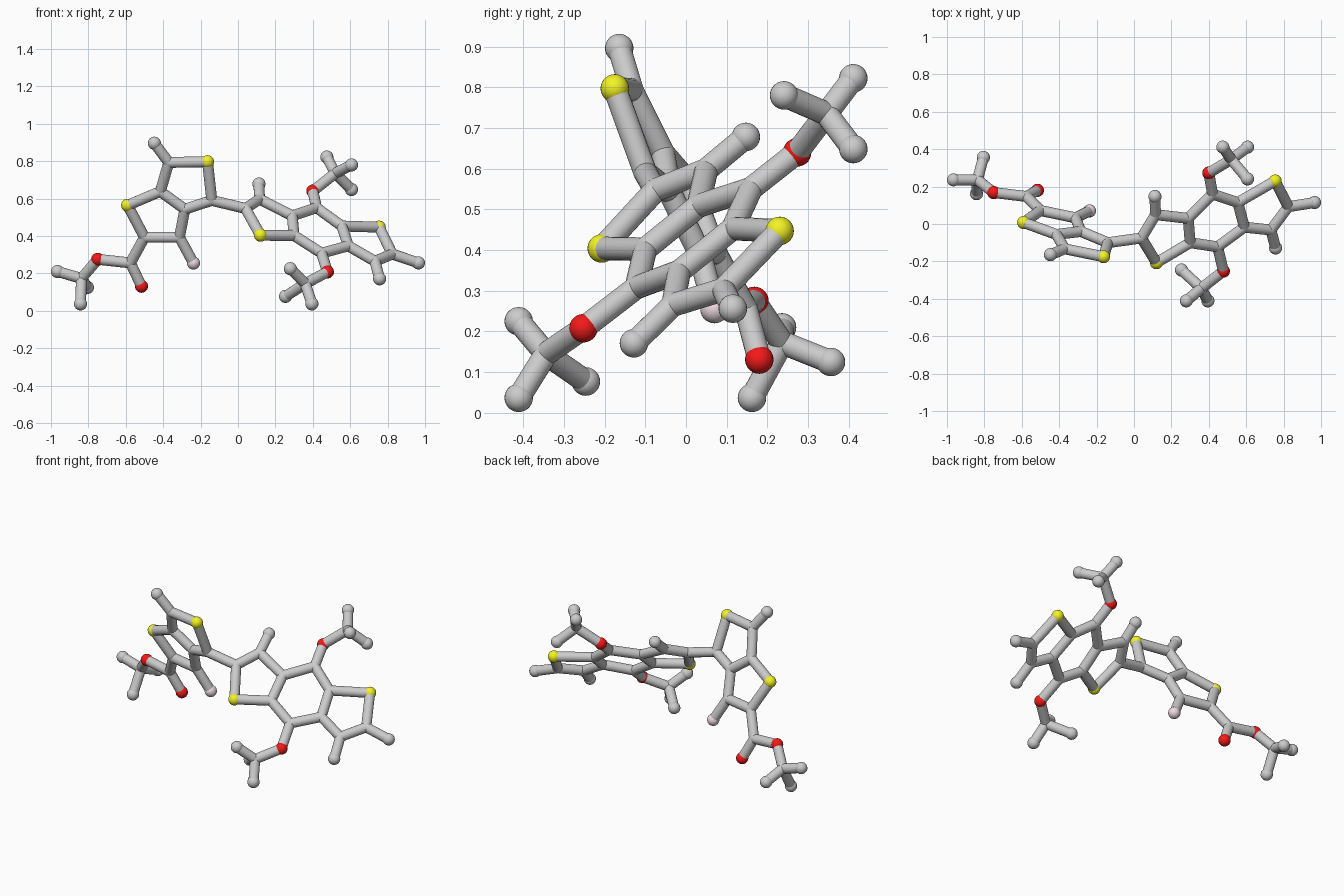
import bpy, bmesh
from mathutils import Vector, Matrix

if "Cube" in bpy.data.objects:
    bpy.data.objects.remove(bpy.data.objects["Cube"])

STICK, BALL = 0.029, 0.035

# Atom centres grouped by kind
ATOMS = {
    "carbon": [
        # benzodithiophene core
        (.04, -.075, .547), (.115, .05, .597), (.29, .03, .508), (.30, -.10, .402),
        (.42, .16, .551), (.555, .115, .453), (.59, -.017, .347), (.447, -.122, .308),
        (.825, .092, .303), (.732, -.032, .265),
        # methoxy carbons
        (.52, .345, .735), (.36, -.344, .145),
        # tilted thienothiophene
        (-.14, -.10, .59), (-.37, -.133, .793), (-.415, -.056, .638), (-.284, -.04, .543),
        (-.50, .072, .393), (-.313, .033, .393),
        # ester carbons
        (-.575, .147, .256), (-.837, .236, .173)],
    "sulphur": [(.12, -.207, .404), (.755, .23, .447), (-.163, -.175, .797), (-.59, .008, .564)],
    "oxygen": [(.40, .273, .64), (.478, -.252, .208), (-.75, .168, .275)],
    "carbonyl_oxygen": [(-.516, .18, .131)],
    "fluorine": [(-.238, .07, .255)],
    "hydrogen": [
        (.112, .147, .678), (.965, .115, .256), (.757, -.128, .171), (-.447, -.164, .896),
        (.475, .411, .822), (.607, .411, .648), (.607, .241, .78),
        (.28, -.411, .225), (.254, -.246, .077), (.395, -.411, .037),
        (-.965, .236, .21), (-.842, .162, .037), (-.805, .356, .125)],
}
TERMINAL = ("carbonyl_oxygen", "fluorine", "hydrogen")
COLOURS = {"sulphur": (.9, .9, .02, 1), "oxygen": (.9, .01, .01, 1),
           "carbonyl_oxygen": (.9, .01, .01, 1), "fluorine": (.85, .7, .74, 1)}


def finish(bm, name, colour=None):
    mesh = bpy.data.meshes.new(name)
    for f in bm.faces:
        f.smooth = True
    for e in bm.edges:
        if len(e.link_faces) == 2 and e.calc_face_angle(0) > 0.8:
            e.smooth = False
    bm.to_mesh(mesh)
    bm.free()
    ob = bpy.data.objects.new(name, mesh)
    bpy.context.collection.objects.link(ob)
    if colour:
        mat = bpy.data.materials.new(name + "_colour")
        mat.diffuse_color = colour
        mat.use_nodes = True
        mat.node_tree.nodes["Principled BSDF"].inputs["Base Color"].default_value = mat.diffuse_color
        mesh.materials.append(mat)


def add_stick(bm, a, b):
    d = b - a
    m = Matrix.Translation((a + b) / 2) @ d.to_track_quat('Z', 'Y').to_matrix().to_4x4()
    bmesh.ops.create_cone(bm, cap_ends=True, segments=20, radius1=STICK, radius2=STICK,
                          depth=d.length, matrix=m)


# Balls, one object per element; inner carbons only round off the stick joints
for kind, points in ATOMS.items():
    bm = bmesh.new()
    for p in points:
        bmesh.ops.create_uvsphere(bm, u_segments=24, v_segments=14,
                                  radius=STICK if kind == "carbon" else BALL,
                                  matrix=Matrix.Translation(p))
    finish(bm, kind + "_balls", COLOURS.get(kind))

# Sticks: framework atoms join when close, end atoms join their nearest neighbour
frame = [Vector(p) for k, ps in ATOMS.items() if k not in TERMINAL for p in ps]
ends = [Vector(p) for k in TERMINAL for p in ATOMS[k]]
bm = bmesh.new()
for i, a in enumerate(frame):
    for b in frame[i + 1:]:
        if (a - b).length < 0.24:
            add_stick(bm, a, b)
finish(bm, "framework_sticks")

bm = bmesh.new()
for e in ends:
    add_stick(bm, min(frame, key=lambda p: (p - e).length), e)
finish(bm, "end_sticks")
